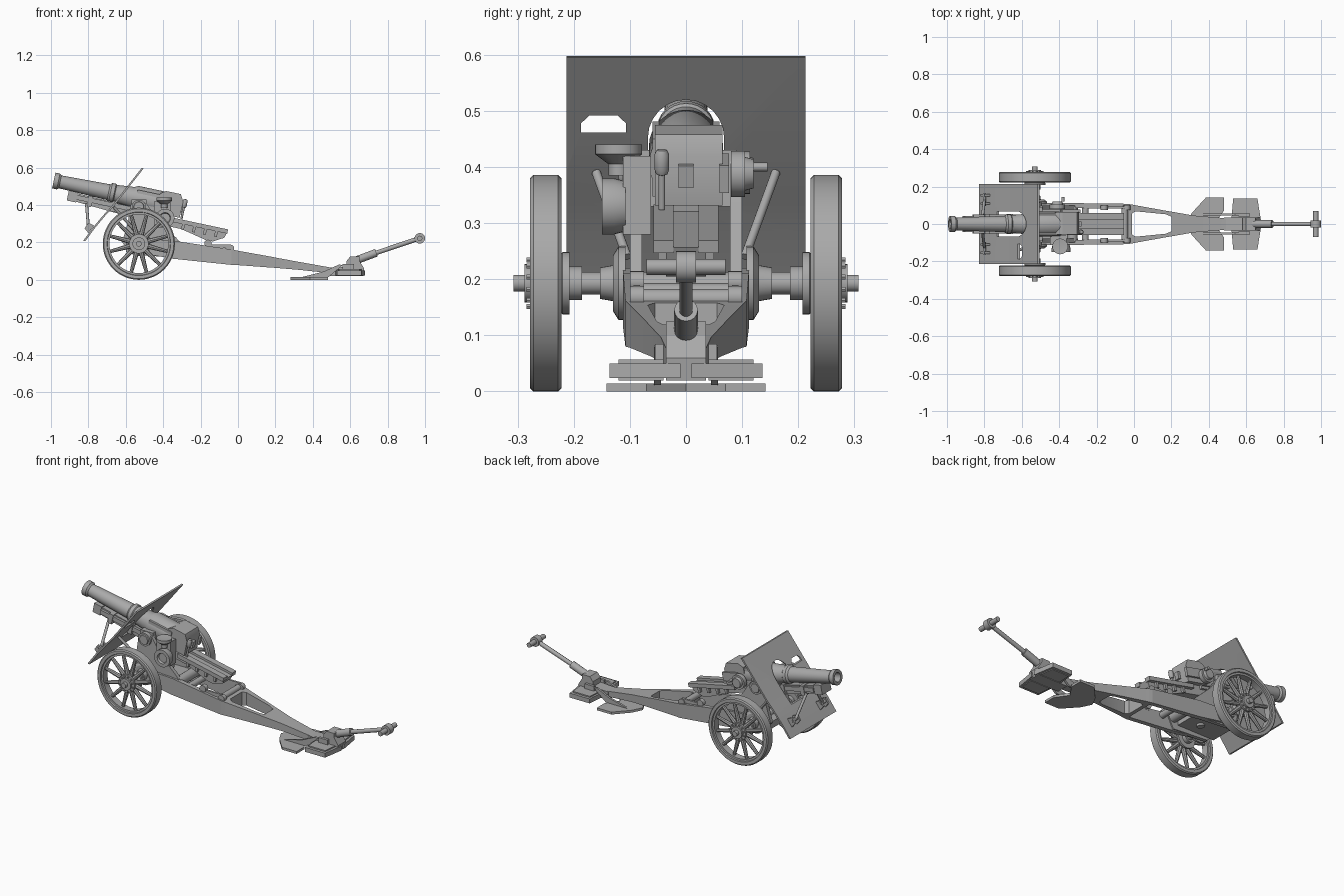
import bpy, bmesh, math
from mathutils import Matrix, Vector

cube = bpy.data.objects.get("Cube")
if cube:
    bpy.data.objects.remove(cube, do_unlink=True)

grey = bpy.data.materials.new("plain grey")
grey.use_nodes = True
grey.diffuse_color = (0.4, 0.4, 0.4, 1)
grey.node_tree.nodes["Principled BSDF"].inputs["Base Color"].default_value = (0.4, 0.4, 0.4, 1)

WORLD = Matrix.Identity(4)
PLAN = Matrix.Rotation(-math.pi / 2, 4, 'X')      # outline in x, y
CROSS = Matrix.Rotation(math.pi / 2, 4, 'Z')      # outline in y, z
GUN = Matrix.Translation((-0.985, 0, 0.531)) @ Matrix.Rotation(math.radians(12), 4, 'Y')
SIDES = (("left", 1), ("right", -1))


def finish(name, bm, frame=WORLD):
    bm.transform(frame)
    bmesh.ops.remove_doubles(bm, verts=bm.verts, dist=1e-5)
    bmesh.ops.recalc_face_normals(bm, faces=bm.faces)
    mesh = bpy.data.meshes.new(name)
    bm.to_mesh(mesh)
    bm.free()
    mesh.materials.append(grey)
    mesh.shade_smooth()
    mesh.set_sharp_from_angle(angle=math.radians(30))
    ob = bpy.data.objects.new(name, mesh)
    bpy.context.collection.objects.link(ob)
    return ob


def prism(name, pts, y0, y1, frame=WORLD):
    bm = bmesh.new()
    face = bm.faces.new([bm.verts.new((x, y0, z)) for x, z in pts])
    new = bmesh.ops.extrude_face_region(bm, geom=[face])["geom"]
    verts = [v for v in new if isinstance(v, bmesh.types.BMVert)]
    bmesh.ops.translate(bm, verts=verts, vec=(0, y1 - y0, 0))
    return finish(name, bm, frame)


def box(name, x, y, z, frame=WORLD):
    return prism(name, [(x[0], z[0]), (x[1], z[0]), (x[1], z[1]), (x[0], z[1])], y[0], y[1], frame)


def lathe(name, profile, origin, axis, frame=WORLD, steps=28):
    bm = bmesh.new()
    vs = [bm.verts.new((r, 0, t)) for t, r in profile]
    edges = [bm.edges.new(p) for p in zip(vs, vs[1:])]
    bmesh.ops.spin(bm, geom=vs + edges, cent=(0, 0, 0), axis=(0, 0, 1),
                   angle=2 * math.pi, steps=steps)
    turn = Vector((0, 0, 1)).rotation_difference(Vector(axis)).to_matrix().to_4x4()
    return finish(name, bm, frame @ Matrix.Translation(origin) @ turn)


def rod(name, a, b, r, r2=None, frame=WORLD, steps=16):
    d = Vector(b) - Vector(a)
    return lathe(name, [(0, 0), (0, r), (d.length, r2 or r), (d.length, 0)], a, d, frame, steps)


def beam(name, stations, side):
    # loft of rectangles: x, inner y, outer y, bottom z, top z
    bm = bmesh.new()
    rings = [[bm.verts.new((x, side * y, z)) for y, z in ((a, lo), (b, lo), (b, hi), (a, hi))]
             for x, a, b, lo, hi in stations]
    for p, q in zip(rings, rings[1:]):
        for i in range(4):
            j = (i + 1) % 4
            bm.faces.new((p[i], p[j], q[j], q[i]))
    bm.faces.new(rings[0])
    bm.faces.new(rings[-1])
    return finish(name, bm)


# Barrel, jacket and breech
lathe("barrel", [(.08, 0), (.08, .026), (0, .026), (0, .043), (.025, .043), (.035, .035),
                 (.3, .043), (.31, .052), (.33, .052), (.335, .047), (.43, .056),
                 (.45, .066), (.6, .066), (.6, 0)], (0, 0, 0), (1, 0, 0), GUN, 32)
prism("breech_block", [(.57, -.055), (.7, -.055), (.7, .035), (.68, .07), (.6, .07), (.57, .05)],
      -.055, .065, GUN)
box("breech_hinge", (.61, .71), (.06, .077), (-.03, .02), GUN)
box("breech_latch", (.69, .715), (-.013, .013), (-.02, .02), GUN)
rod("breech_lever", (.71, -.043, -.06), (.71, -.043, .01), .006, frame=GUN)
lathe("breech_grip", [(0, 0), (.004, .01), (.012, .013), (.04, .013), (.048, .009), (.05, 0)],
      (.71, -.043, 0), (0, 0, 1), GUN)
for name, s in SIDES:
    box(name + "_jacket_lug", (.45, .6), (s * .03, s * .06), (-.06, .045), GUN)

# Recoil cradle with rails and ribs
prism("cradle", [(.1, -.04), (.66, -.055), (.66, -.075), (.966, -.075), (.955, -.11), (.9, -.142),
                 (.86, -.142), (.72, -.112), (.5, -.11), (.12, -.085)], -.036, .036, GUN)
for name, s in SIDES:
    box(name + "_cradle_rail", (.66, .966), (s * .022, s * .058), (-.085, -.062), GUN)
    box(name + "_front_rail", (.14, .6), (s * .03, s * .05), (-.075, -.05), GUN)
    for i in range(4):
        box(name + "_cradle_rib", (.72 + i * .06, .735 + i * .06), (s * .03, s * .05), (-.115, -.08), GUN)
box("cradle_front_cap", (.09, .14), (-.042, .042), (-.09, -.035), GUN)
for x in (.2, .33):
    box("cradle_band", (x, x + .025), (-.054, .054), (-.098, -.04), GUN)

# Bent shield with barrel opening and sight slot
face = [(-.515, .598), (-.675, .395), (-.725, .34), (-.775, .28), (-.828, .208)]
shield = prism("shield", face + [(x + .011, z - .002) for x, z in reversed(face)], -.213, .213)
arch = [(.068 * math.cos(a * math.pi / 12), .452 + .068 * math.sin(a * math.pi / 12)) for a in range(13)]
slot = [(-.187, .462), (-.107, .462), (-.107, .478), (-.122, .492), (-.172, .492), (-.187, .478)]
for outline in (arch + [(-.068, .33), (.068, .33)], slot):
    cutter = prism("shield_cutter", outline, .45, .9, CROSS)
    cutter.hide_render = True
    mod = shield.modifiers.new("opening", 'BOOLEAN')
    mod.operation, mod.object, mod.solver = 'DIFFERENCE', cutter, 'EXACT'
    bpy.context.view_layer.objects.active = shield
    bpy.ops.object.modifier_apply(modifier=mod.name)
    bpy.data.objects.remove(cutter, do_unlink=True)
for name, s in SIDES:
    for y in (.103, .148):
        prism(name + "_shield_bracket", [(-.77, .29), (-.8, .305), (-.82, .275), (-.8, .25)],
              s * y, s * (y + .012))
    rod(name + "_bracket_pin", (-.8, s * .1, .285), (-.8, s * .163, .285), .008)
    rod(name + "_shield_strut", (-.8, s * .125, .285), (-.81, s * .04, .405), .008)
    rod(name + "_shield_stay", (-.665, s * .16, .39), (-.53, s * .105, .24), .008)

# Wheels, hubs and axle
rod("axle", (-.53, -.28, .193), (-.53, .28, .193), .02)
for name, s in SIDES:
    centre = Vector((-.53, s * .25, .193))
    out = (0, s, 0)
    lathe(name + "_tyre", [(-.02, .157), (-.02, .168), (-.028, .17), (-.028, .187), (-.022, .193),
                           (.022, .193), (.028, .187), (.028, .17), (.02, .168), (.02, .157),
                           (-.02, .157)], centre, out, steps=48)
    lathe(name + "_hub", [(-.065, 0), (-.065, .03), (-.042, .03), (-.042, .056), (-.03, .056),
                          (-.02, .04), (.015, .04), (.018, .052), (.028, .052), (.028, .034),
                          (.038, .034), (.038, .015), (.057, .015), (.057, 0)], centre, out)
    for i in range(12):
        a = (i + .5) * math.pi / 6
        d = Vector((math.cos(a), 0, math.sin(a)))
        rod(name + "_spoke", centre + d * .035, centre + d * .16, .014, .009, steps=8)
        rod(name + "_hub_bolt", centre + d * .043 + Vector((0, s * .025, 0)),
            centre + d * .043 + Vector((0, s * .034, 0)), .005, steps=6)
    lathe(name + "_axle_flange", [(0, 0), (0, .066), (.012, .066), (.022, .05), (.022, .032),
                                  (.045, .028), (.045, 0)], (-.53, s * .108, .193), out)

# Carriage cheeks, trunnions and cross tubes
cheek = [(-.62, .2), (-.59, .3), (-.575, .4), (-.54, .425), (-.49, .41), (-.43, .32),
         (-.33, .225), (-.3, .18), (-.33, .118), (-.56, .135)]
for name, s in SIDES:
    prism(name + "_cheek", cheek, s * .078, s * .1)
    lathe(name + "_trunnion", [(0, 0), (0, .038), (.042, .038), (.042, .028), (.048, .026), (.048, 0)],
          (-.53, s * .072, .39), (0, s, 0))
    box(name + "_trunnion_bearing", (-.57, -.49), (s * .05, s * .09), (.33, .43))
for x, z, r in ((-.33, .185, .028), (-.26, .175, .018), (-.05, .165, .018)):
    rod("cross_tube", (x, -.092, z), (x, .092, z), r)
rod("elevating_screw", (-.45, 0, .14), (-.42, 0, .37), .022)
box("carriage_bed", (-.6, -.36), (-.08, .08), (.15, .19))

# Right hand laying gear and sight
box("gear_case", (-.45, -.36), (-.112, -.062), (.28, .42))
lathe("elevation_drum", [(0, 0), (0, .045), (.02, .05), (.042, .05), (.042, .03), (.03, .026), (.03, 0)],
      (-.39, -.108, .33), (0, -1, 0))
lathe("laying_wheel", [(0, 0), (0, .018), (.02, .018), (.038, .042), (.055, .042), (.055, .036),
                       (.048, 0)], (-.395, -.12, .385), (0, 0, 1))
lathe("traverse_drum", [(0, 0), (0, .041), (.025, .041), (.025, .03), (.04, .026), (.04, 0)],
      (-.41, .08, .388), (0, 1, 0))
rod("traverse_handle", (-.38, .12, .4), (-.38, .145, .4), .008)

# Split front trail and boxed rear trail
for name, s in SIDES:
    beam(name + "_trail_arm", [(-.56, .085, .112, .15, .22), (-.35, .085, .112, .113, .21),
                               (-.035, .082, .108, .08, .162)], s)
    beam(name + "_trail_front", [(-.035, 0, .108, .08, .162), (-.012, 0, .104, .079, .158)], s)
    beam(name + "_trail_wall", [(-.012, .055, .104, .079, .158), (.008, .068, .1, .078, .154),
                                (.17, .052, .071, .066, .125), (.2, .04, .066, .064, .119)], s)
    beam(name + "_trail_rear", [(.2, 0, .066, .064, .119), (.32, 0, .045, .054, .097),
                                (.5, 0, .03, .035, .065), (.6, 0, .03, .03, .058)], s)
    box(name + "_joint_plate", (-.17, -.04), (s * .082, s * .094), (.17, .19))
    for x, z in ((-.04, .168), (-.16, .195)):
        rod(name + "_joint_eye", (x, s * .075, z), (x, s * .1, z), .02)

# Ground spade with folding blades
spade = [(.28, 0), (.31, .06), (.385, .142), (.48, .142), (.48, .07), (.43, 0)]
for name, s in SIDES:
    prism(name + "_spade_plate", [(x, s * y) for x, y in spade], -.014, 0, PLAN)
    prism(name + "_spade_web", [(.33, .012), (.48, .012), (.56, .078), (.54, .082), (.46, .045)],
          s * .045, s * .057)
    prism(name + "_foot_plate", [(.52, s * .01), (.53, s * .136), (.66, s * .136), (.68, s * .01)],
          -.05, -.024, PLAN)
    prism(name + "_foot_rim", [(.535, s * .04), (.54, s * .12), (.65, s * .12), (.66, s * .04)],
          -.057, -.02, PLAN)
prism("tail_block", [(.48, .02), (.67, .02), (.675, .06), (.65, .1), (.65, .125), (.6, .125),
                     (.58, .1), (.58, .07), (.48, .066)], -.036, .036)
for name, s in SIDES:
    box(name + "_tail_lug", (.56, .62), (s * .04, s * .055), (.03, .085))

# Lifting pole and cross handle
rod("pole_socket", (.62, 0, .1), (.74, 0, .145), .021)
rod("pole", (.72, 0, .138), (.97, 0, .222), .012)
lathe("pole_head", [(-.018, 0), (-.018, .028), (.018, .028), (.018, 0)], (.972, 0, .222), (0, 1, 0))
rod("pole_handle", (.972, -.07, .222), (.972, .07, .222), .014)
